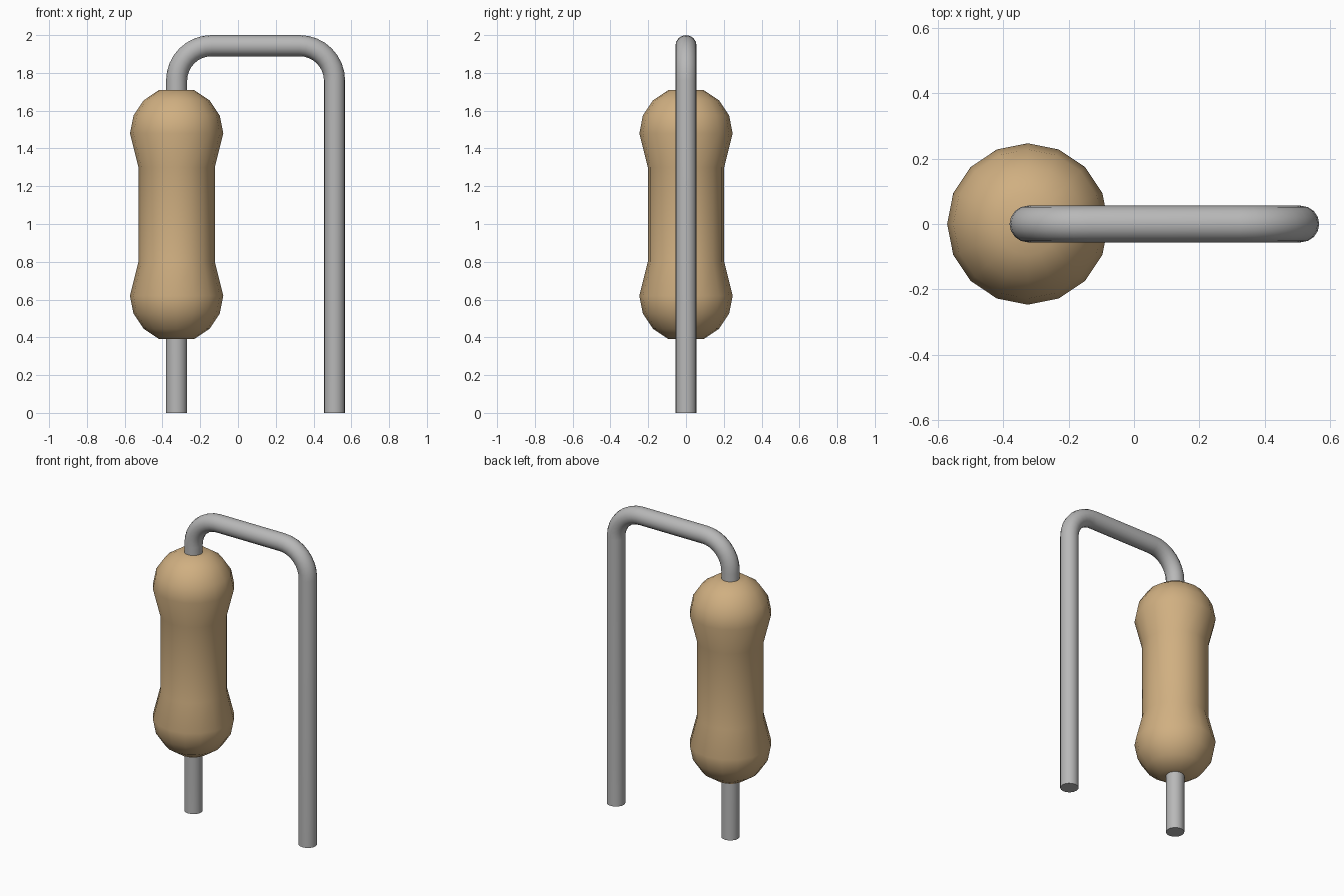
import bpy, bmesh
from math import sin, cos, pi, radians
from mathutils import Matrix, Vector

if "Cube" in bpy.data.objects:
    bpy.data.objects.remove(bpy.data.objects["Cube"])

BODY_X, LEG_X = -0.325, 0.511
WIRE_R, TOP_Z, BEND = 0.056, 1.944, 0.185
SIDES = 16


def make_material(name, color):
    mat = bpy.data.materials.new(name)
    mat.use_nodes = True
    mat.diffuse_color = color
    mat.node_tree.nodes["Principled BSDF"].inputs["Base Color"].default_value = color
    return mat


def add_object(name, bm, mat, angle):
    bmesh.ops.recalc_face_normals(bm, faces=bm.faces)
    mesh = bpy.data.meshes.new(name)
    bm.to_mesh(mesh)
    bm.free()
    mesh.materials.append(mat)
    obj = bpy.data.objects.new(name, mesh)
    bpy.context.collection.objects.link(obj)
    bpy.ops.object.select_all(action="DESELECT")
    obj.select_set(True)
    bpy.context.view_layer.objects.active = obj
    bpy.ops.object.shade_smooth_by_angle(angle=radians(angle))
    return obj


def loft(bm, rings):
    """Skin a list of vertex rings and close both ends."""
    for a, b in zip(rings, rings[1:]):
        for i in range(SIDES):
            j = (i + 1) % SIDES
            bm.faces.new((a[i], a[j], b[j], b[i]))
    bm.faces.new(rings[0])
    bm.faces.new(rings[-1])


tan = make_material("tan ceramic", (0.63, 0.43, 0.22, 1))
grey = make_material("grey metal", (0.48, 0.48, 0.48, 1))

# Body: two domed bulbs joined by a narrower barrel
BULB_R, LOW_Z, HIGH_Z = 0.247, 0.62, 1.48
dome = [(BULB_R * sin(k * pi / 8), BULB_R * cos(k * pi / 8)) for k in range(1, 5)]
profile = [(r, LOW_Z - h) for r, h in dome]
profile += [(0.202, 0.80), (0.202, 1.30)]
profile += [(r, HIGH_Z + h) for r, h in reversed(dome)]
bm = bmesh.new()
loft(bm, [[bm.verts.new((BODY_X + r * cos(2 * pi * i / SIDES), r * sin(2 * pi * i / SIDES), z))
           for i in range(SIDES)] for r, z in profile])
add_object("body", bm, tan, 60)

# Lead wire: up through the body, over two bends and down to the ground
path = [(BODY_X, 0, 0)]          # x, z, turn angle
for side, cx in ((-1, BODY_X + BEND), (1, LEG_X - BEND)):
    for k in range(9):
        t = k / 8 * pi / 2
        turn = t if side < 0 else pi / 2 + t
        path.append((cx - BEND * cos(turn), TOP_Z - BEND + BEND * sin(turn), turn))
path.append((LEG_X, 0, pi))
bm = bmesh.new()
rings = []
for x, z, turn in path:
    place = Matrix.Translation((x, 0, z)) @ Matrix.Rotation(turn, 4, "Y")
    rings.append([bm.verts.new(place @ Vector((WIRE_R * cos(2 * pi * i / SIDES),
                                              WIRE_R * sin(2 * pi * i / SIDES), 0)))
                  for i in range(SIDES)])
loft(bm, rings)
add_object("lead_wire", bm, grey, 50)
